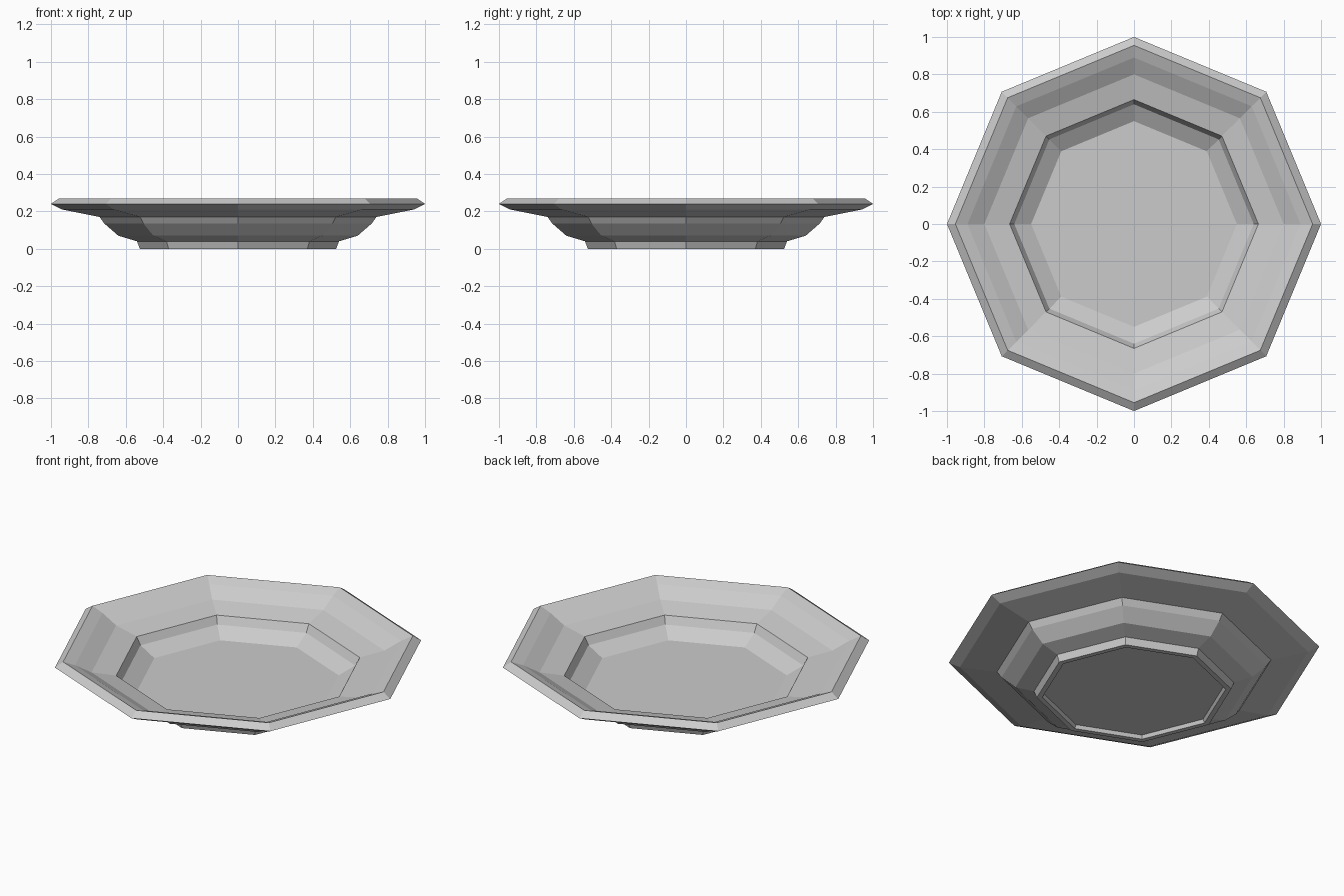
import bpy, bmesh
from math import cos, sin, pi

if "Cube" in bpy.data.objects:
    bpy.data.objects.remove(bpy.data.objects["Cube"])

SIDES = 8

# Closed half-section (radius, height): underside centre, foot, outside, rim, inside, floor
profile = [
    (0.00, 0.02), (0.485, 0.02), (0.495, 0.0), (0.525, 0.0), (0.54, 0.04),
    (0.64, 0.07), (0.715, 0.135), (0.74, 0.17), (0.94, 0.21), (1.0, 0.24),
    (0.955, 0.27), (0.89, 0.245), (0.80, 0.195), (0.665, 0.165),
    (0.64, 0.12), (0.55, 0.068), (0.0, 0.068),
]


def lathe(name, profile, sides):
    bm = bmesh.new()
    rings = [[bm.verts.new((r * cos(2 * pi * i / sides), r * sin(2 * pi * i / sides), z))
              for i in range(sides)] for r, z in profile[1:-1]]
    # side bands
    for low, high in zip(rings, rings[1:]):
        for i in range(sides):
            j = (i + 1) % sides
            bm.faces.new((low[i], low[j], high[j], high[i]))
    # flat underside and dish floor
    bm.faces.new(rings[0][::-1])
    bm.faces.new(rings[-1])
    bmesh.ops.recalc_face_normals(bm, faces=bm.faces)
    mesh = bpy.data.meshes.new(name)
    bm.to_mesh(mesh)
    bm.free()
    obj = bpy.data.objects.new(name, mesh)
    bpy.context.collection.objects.link(obj)
    return obj


# Octagonal plate
lathe("plate", profile, SIDES)
